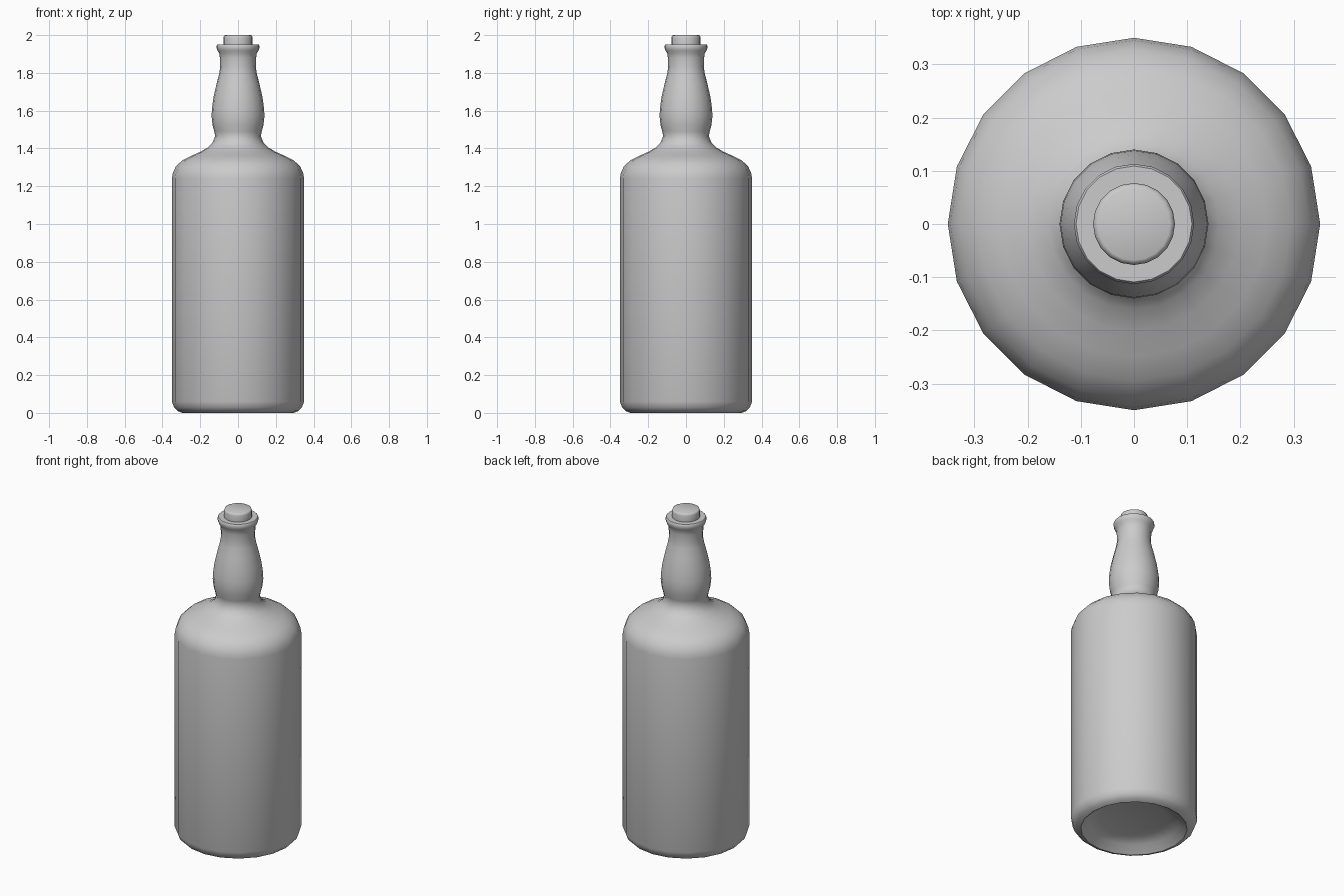
import bpy, bmesh, math

if "Cube" in bpy.data.objects:
    bpy.data.objects.remove(bpy.data.objects["Cube"])

SIDES = 20

def lathe(name, profile, angle=40):
    """Revolve (radius, z) points about z; radius 0 makes a pole."""
    bm = bmesh.new()
    rings = []
    for r, z in profile:
        if r == 0:
            rings.append([bm.verts.new((0, 0, z))] * SIDES)
        else:
            rings.append([bm.verts.new((r * math.cos(2 * math.pi * i / SIDES),
                                        r * math.sin(2 * math.pi * i / SIDES), z))
                          for i in range(SIDES)])
    for a, b in zip(rings, rings[1:]):
        for i in range(SIDES):
            j = (i + 1) % SIDES
            bm.faces.new(list(dict.fromkeys((a[i], a[j], b[j], b[i]))))
    bmesh.ops.recalc_face_normals(bm, faces=bm.faces)
    mesh = bpy.data.meshes.new(name)
    bm.to_mesh(mesh)
    bm.free()
    obj = bpy.data.objects.new(name, mesh)
    bpy.context.collection.objects.link(obj)
    bpy.ops.object.select_all(action='DESELECT')
    obj.select_set(True)
    bpy.context.view_layer.objects.active = obj
    bpy.ops.object.shade_smooth_by_angle(angle=math.radians(angle))
    return obj

# Bottle: hollowed base, straight body, shoulder, bulbous neck, flared lip
lathe("bottle", [
    (0, 0.065), (0.19, 0.06), (0.25, 0.04), (0.288, 0.004),
    (0.295, 0.0), (0.32, 0.01), (0.338, 0.028), (0.35, 0.06),
    (0.35, 1.24), (0.345, 1.27), (0.329, 1.305), (0.295, 1.337),
    (0.25, 1.36), (0.20, 1.382), (0.16, 1.405), (0.135, 1.43), (0.121, 1.465),
    (0.126, 1.49), (0.135, 1.525), (0.14, 1.57), (0.138, 1.61), (0.13, 1.67),
    (0.114, 1.74), (0.10, 1.795), (0.094, 1.83), (0.096, 1.88), (0.099, 1.902),
    (0.108, 1.917), (0.113, 1.93), (0.113, 1.945), (0.109, 1.951),
    (0.07, 1.951)])

# Cork stopper
lathe("cork", [(0, 1.90), (0.074, 1.90), (0.077, 1.95), (0.077, 1.988),
               (0.074, 1.997), (0.068, 2.0), (0, 2.0)], 50)
